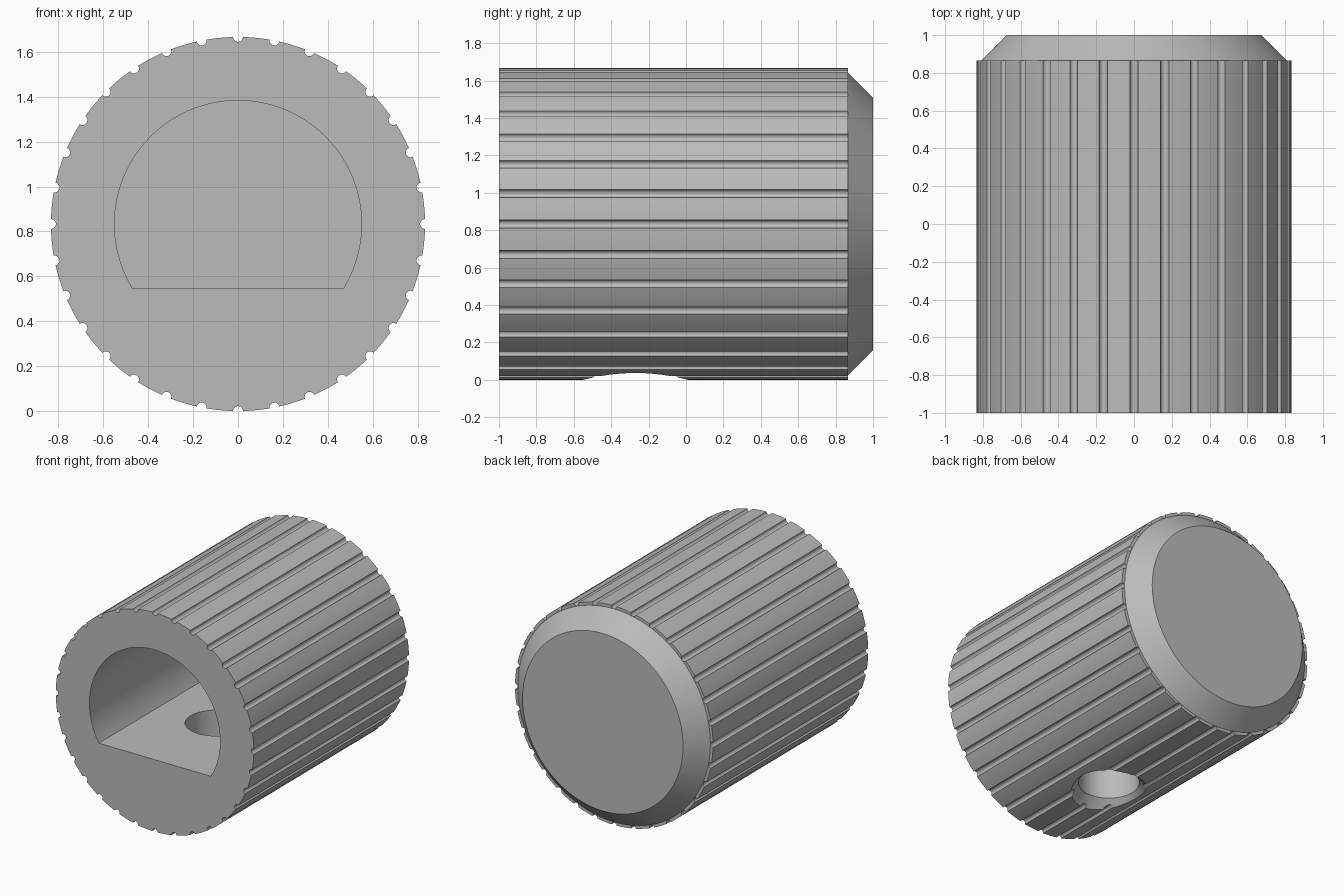
import bpy, bmesh
from math import sin, cos, pi, asin
from mathutils import Vector

if "Cube" in bpy.data.objects:
    bpy.data.objects.remove(bpy.data.objects["Cube"], do_unlink=True)

R = 0.833           # outer radius, also height of the axis
GROOVES, GROOVE_R = 32, 0.022
BORE_R, FLAT_Z = 0.55, 0.548
HOLE_Y, HOLE_R = -0.27, 0.21

grey = bpy.data.materials.new("satin grey")
grey.use_nodes = True
colour = (0.5, 0.5, 0.5, 1)
grey.diffuse_color = colour
grey.node_tree.nodes["Principled BSDF"].inputs["Base Color"].default_value = colour


def loft(name, rings):
    """Skin a solid through rings with equal point counts and cap the ends."""
    bm = bmesh.new()
    loops = [[bm.verts.new(p) for p in ring] for ring in rings]
    for a, b in zip(loops, loops[1:]):
        for i in range(len(a)):
            j = (i + 1) % len(a)
            bm.faces.new((a[i], a[j], b[j], b[i]))
    bm.faces.new(loops[0])
    bm.faces.new(loops[-1])
    bmesh.ops.recalc_face_normals(bm, faces=bm.faces)
    mesh = bpy.data.meshes.new(name)
    bm.to_mesh(mesh)
    bm.free()
    mesh.materials.append(grey)
    ob = bpy.data.objects.new(name, mesh)
    bpy.context.collection.objects.link(ob)
    return ob


def along_axis(outline, y):
    return [(x, y, R + z) for x, z in outline]


# Grooved outline: a half-round notch, then a land up to the next notch
outline = []
step = 2 * pi / GROOVES
for g in range(GROOVES):
    a = g * step
    out, side = Vector((sin(a), cos(a))), Vector((cos(a), -sin(a)))
    for k in range(9):
        t = pi * k / 8
        outline.append(out * (R - GROOVE_R * sin(t)) - side * GROOVE_R * cos(t))
    edge = GROOVE_R / R
    for k in range(1, 5):
        b = a + edge + (step - 2 * edge) * k / 5
        outline.append(Vector((sin(b), cos(b))) * R)

# Knob body with a bevelled plain cap
core = [p.normalized() * 0.81 for p in outline]
tip = [p.normalized() * 0.675 for p in outline]
knob = loft("knob_body", [along_axis(outline, -1), along_axis(outline, 0.865),
                          along_axis(core, 0.865), along_axis(tip, 1)])

# D-shaped shaft bore, open at the front
low = asin((FLAT_Z - R) / BORE_R)
arc = [low + (pi - 2 * low) * k / 72 for k in range(73)]
d_shape = [(BORE_R * cos(t), BORE_R * sin(t)) for t in arc]
bore = loft("bore_cutter", [along_axis(d_shape, -1.1), along_axis(d_shape, 0.7)])


# Countersunk set screw hole in the underside
def disc(r, z):
    return [(r * cos(2 * pi * k / 64), HOLE_Y + r * sin(2 * pi * k / 64), z) for k in range(64)]


hole = loft("screw_hole_cutter", [disc(0.38, -0.1), disc(HOLE_R, 0.07), disc(HOLE_R, 0.7)])

# Cut the openings, then drop the cutters
bpy.context.view_layer.objects.active = knob
for cutter in (bore, hole):
    cutter.hide_render = True
    mod = knob.modifiers.new("cut", "BOOLEAN")
    mod.operation, mod.solver, mod.object = "DIFFERENCE", "EXACT", cutter
    bpy.ops.object.modifier_apply(modifier=mod.name)
    bpy.data.objects.remove(cutter, do_unlink=True)

bpy.ops.object.select_all(action="DESELECT")
knob.select_set(True)
bpy.ops.object.shade_smooth_by_angle(angle=pi / 6)
